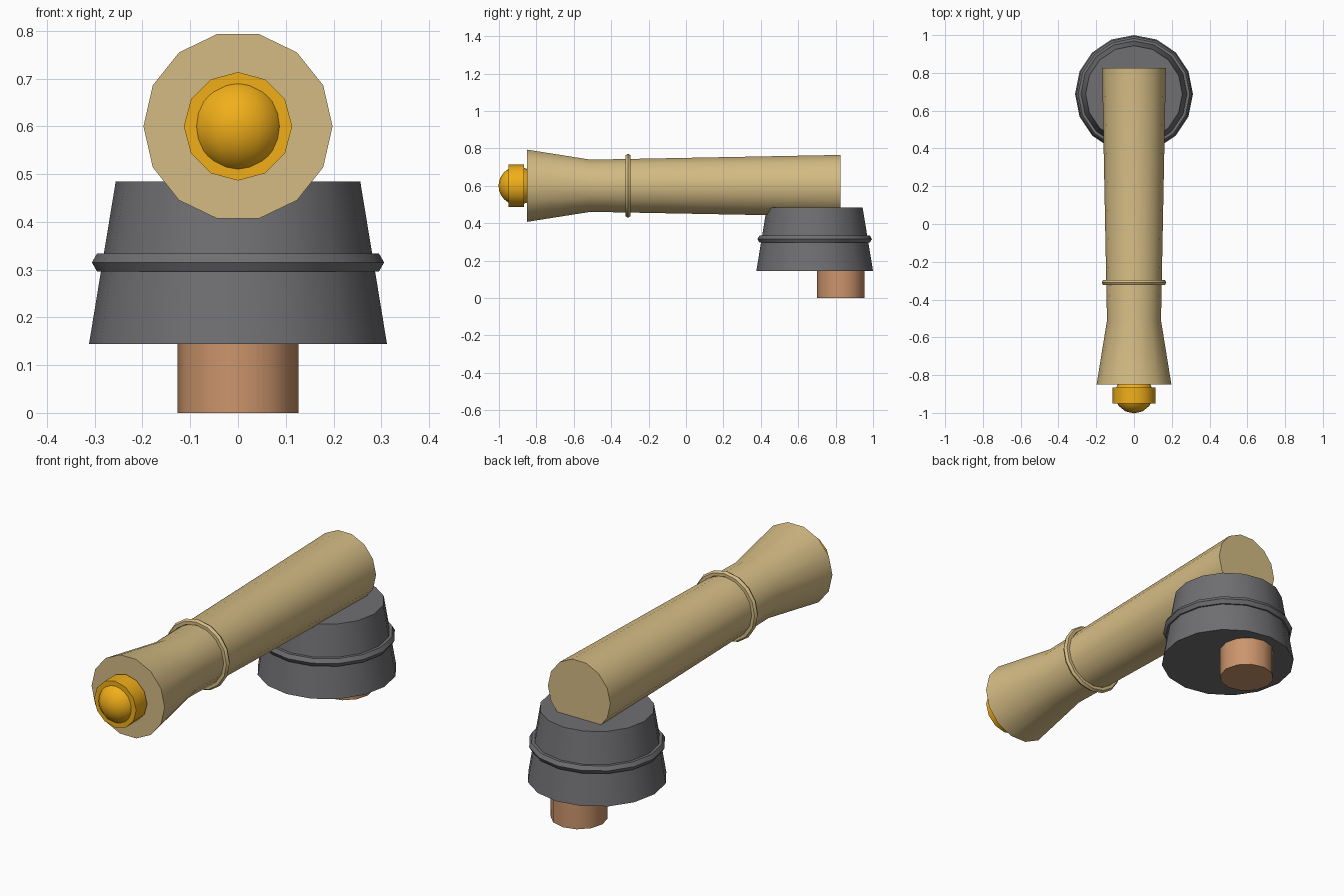
import bpy, bmesh, math
from mathutils import Matrix

if "Cube" in bpy.data.objects:
    bpy.data.objects.remove(bpy.data.objects["Cube"])


def material(name, color):
    m = bpy.data.materials.new(name)
    m.diffuse_color = (*color, 1)
    m.use_nodes = True
    m.node_tree.nodes["Principled BSDF"].inputs["Base Color"].default_value = m.diffuse_color
    return m


TAN = material("tan", (0.66, 0.50, 0.23))
GOLD = material("gold", (0.88, 0.43, 0.01))
COPPER = material("copper", (0.60, 0.30, 0.15))
GREY = material("dark_grey", (0.16, 0.16, 0.17))

# turns the local z axis to -y
ALONG_Y = Matrix.Rotation(math.radians(90), 4, 'X')


def finish(name, bm, mat, matrix):
    bmesh.ops.recalc_face_normals(bm, faces=bm.faces)
    bm.transform(matrix)
    mesh = bpy.data.meshes.new(name)
    bm.to_mesh(mesh)
    bm.free()
    mesh.materials.append(mat)
    ob = bpy.data.objects.new(name, mesh)
    bpy.context.collection.objects.link(ob)
    bpy.ops.object.select_all(action='DESELECT')
    ob.select_set(True)
    bpy.context.view_layer.objects.active = ob
    bpy.ops.object.shade_smooth_by_angle(angle=math.radians(40))


def lathe(name, profile, sides, mat, matrix, closed=False):
    """Spin (radius, height) points round z; cap the ends unless closed."""
    bm = bmesh.new()
    rows = []
    for r, h in profile:
        angles = [2 * math.pi * i / sides for i in range(sides)]
        rows.append([bm.verts.new((r * math.cos(a), r * math.sin(a), h)) for a in angles])
    pairs = list(zip(rows, rows[1:]))
    if closed:
        pairs.append((rows[-1], rows[0]))
    else:
        bm.faces.new(rows[0])
        bm.faces.new(rows[-1])
    for lo, hi in pairs:
        for i in range(sides):
            j = (i + 1) % sides
            bm.faces.new((lo[i], lo[j], hi[j], hi[i]))
    finish(name, bm, mat, matrix)


def ring(name, major, minor, sides, mat, matrix):
    section = [(major + minor * math.cos(k * math.pi / 3), minor * math.sin(k * math.pi / 3))
               for k in range(6)]
    lathe(name, section, sides, mat, matrix, closed=True)


barrel_axis = Matrix.Translation((0, 0, 0.6)) @ ALONG_Y

# tapered barrel with flared muzzle, and its band
lathe("barrel", [(0.169, -0.827), (0.143, 0.51), (0.198, 0.85)], 14, TAN, barrel_axis)
ring("barrel_band", 0.156, 0.015, 16, TAN, barrel_axis @ Matrix.Translation((0, 0, 0.31)))

# gold collar and ball in front of the muzzle
lathe("muzzle_collar", [(0.1135, 0.865), (0.1135, 0.95)], 12, GOLD, barrel_axis)
bm = bmesh.new()
bmesh.ops.create_uvsphere(bm, u_segments=14, v_segments=12, radius=0.1025)
finish("muzzle_ball", bm, GOLD, Matrix.Translation((0, -0.9, 0.6)))

# conical base with its band
base = Matrix.Translation((0, 0.688, 0))
lathe("base", [(0.312, 0.144), (0.256, 0.485)], 16, GREY, base)
ring("base_band", 0.284, 0.022, 16, GREY, base @ Matrix.Translation((0, 0, 0.315)))

# mounting peg under the base
lathe("peg", [(0.127, 0), (0.127, 0.17)], 12, COPPER, Matrix.Translation((0, 0.827, 0)))
